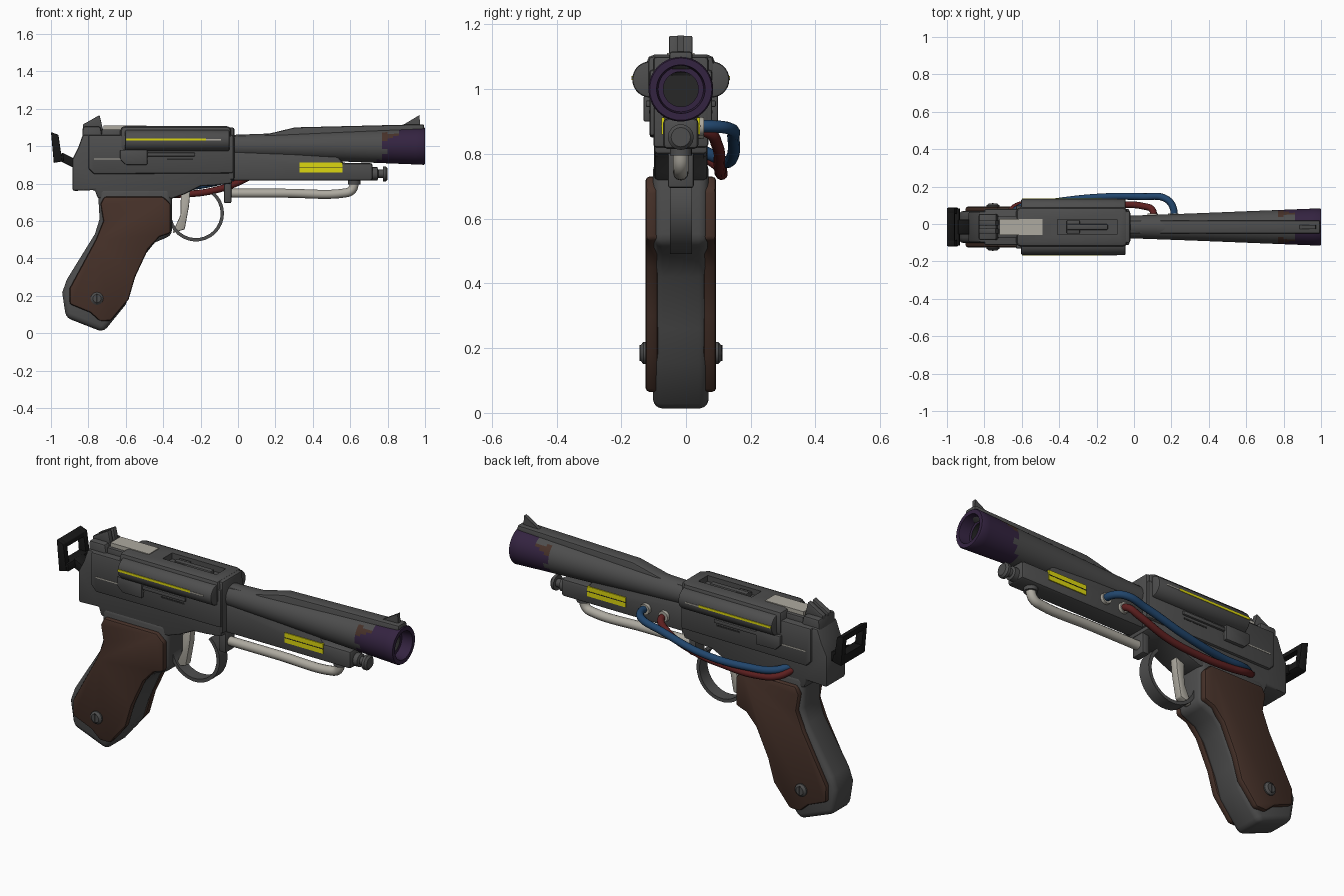
import bpy, bmesh, math
from mathutils import Vector

if "Cube" in bpy.data.objects:
    bpy.data.objects.remove(bpy.data.objects["Cube"])

C = -0.016  # centre plane of the gun in y


def mat(name, r, g, b):
    m = bpy.data.materials.new(name)
    m.diffuse_color = (r, g, b, 1)
    m.use_nodes = True
    m.node_tree.nodes["Principled BSDF"].inputs["Base Color"].default_value = m.diffuse_color
    return m


GREY = mat("gunmetal", .075, .075, .075)
DARK = mat("dark_steel", .02, .02, .02)
BLACK = mat("black", .009, .009, .009)
WOOD = mat("brown_wood", .062, .031, .022)
YELLOW = mat("yellow", .72, .68, .005)
PALE = mat("pale_metal", .42, .40, .35)
BLUE = mat("blue_cable", .015, .06, .15)
RED = mat("red_cable", .11, .014, .014)
PURPLE = mat("heat_purple", .034, .017, .052)


def finish(name, bm, *mats):
    bmesh.ops.recalc_face_normals(bm, faces=bm.faces)
    me = bpy.data.meshes.new(name)
    bm.to_mesh(me)
    bm.free()
    ob = bpy.data.objects.new(name, me)
    bpy.context.collection.objects.link(ob)
    for m in mats:
        me.materials.append(m)
    return ob


def bevel(ob, w, seg=2):
    if w:
        b = ob.modifiers.new("bevel", 'BEVEL')
        b.width, b.segments, b.limit_method, b.angle_limit = w, seg, 'ANGLE', math.radians(40)
    return ob


def plate(name, pts, y0, y1, m, w=0, seg=2):
    """Side profile (x, z) extruded from y0 to y1, measured from the centre plane."""
    bm = bmesh.new()
    f = bm.faces.new([bm.verts.new((x, C + y0, z)) for x, z in pts])
    r = bmesh.ops.extrude_face_region(bm, geom=[f])
    bmesh.ops.translate(bm, verts=[v for v in r['geom'] if isinstance(v, bmesh.types.BMVert)],
                        vec=(0, y1 - y0, 0))
    return bevel(finish(name, bm, m), w, seg)


def box(name, x0, x1, y0, y1, z0, z1, m, w=0, seg=2):
    return plate(name, [(x0, z0), (x1, z0), (x1, z1), (x0, z1)], y0, y1, m, w, seg)


def pair(name, pts, y0, y1, m, w=0):
    plate(name + "_front", pts, -y1, -y0, m, w)
    plate(name + "_back", pts, y0, y1, m, w)


def rect(x0, x1, z0, z1):
    return [(x0, z0), (x1, z0), (x1, z1), (x0, z1)]


def lathe(name, prof, o, axis, n, *mats):
    """Revolve (distance, radius) points around an axis through o."""
    bm = bmesh.new()
    q = Vector((1, 0, 0)).rotation_difference(Vector(axis))
    rings = [[bm.verts.new(Vector(o) + q @ Vector((d, r * math.cos(2 * math.pi * i / n),
              r * math.sin(2 * math.pi * i / n)))) for i in range(n)] for d, r in prof]
    for a, b in zip(rings, rings[1:]):
        for i in range(n):
            bm.faces.new((a[i], a[i - 1], b[i - 1], b[i]))
    bm.faces.new(rings[0])
    bm.faces.new(rings[-1])
    return finish(name, bm, *mats)


def tube(name, pts, r, m):
    cu = bpy.data.curves.new(name, 'CURVE')
    cu.dimensions, cu.bevel_depth, cu.bevel_resolution = '3D', r, 4
    cu.use_fill_caps = True
    sp = cu.splines.new('BEZIER')
    sp.bezier_points.add(len(pts) - 1)
    for p, co in zip(sp.bezier_points, pts):
        p.co = co
        p.handle_left_type = p.handle_right_type = 'AUTO'
    cu.materials.append(m)
    ob = bpy.data.objects.new(name, cu)
    bpy.context.collection.objects.link(ob)


# grip
plate("grip_core", [(-.75, .78), (-.74, .61), (-.765, .53), (-.915, .287), (-.94, .217), (-.92, .083),
                    (-.72, .005), (-.60, .153), (-.567, .26), (-.497, .42), (-.444, .485), (-.353, .523),
                    (-.353, .78)], -.086, .086, GREY, .03, 3)
pair("grip_panel", [(-.715, .73), (-.40, .73), (-.36, .69), (-.36, .535), (-.42, .515), (-.48, .45),
                    (-.55, .30), (-.585, .18), (-.68, .065), (-.74, .065), (-.79, .11), (-.90, .155),
                    (-.90, .24), (-.76, .50), (-.72, .60), (-.735, .69)], .07, .109, WOOD, .012)
for s, n in ((-1, "front"), (1, "back")):
    lathe("grip_screw_" + n, [(0, .034), (.016, .034), (.026, .022)], (-.754, C + s * .1, .185), (0, s, 0), 20, GREY)
    sl = box("screw_slot_" + n, -.758, -.75, s * .124, s * .128, .16, .21, DARK)

# frame and receiver
plate("frame", [(-.885, .76), (-.885, .93), (-.855, .99), (-.83, 1.06), (-.03, 1.06), (-.03, .80), (-.12, .79),
                (-.20, .785), (-.28, .745), (-.35, .72), (-.75, .72), (-.765, .765)], -.083, .083, GREY, .012)
plate("receiver_panel", [(-.80, .88), (-.77, .85), (-.025, .855), (-.025, 1.06), (-.80, 1.06)],
      -.097, .097, GREY, .01)
box("receiver_collar", -.05, -.02, -.085, .085, .82, 1.10, GREY, .01)
box("rod_holder", -.075, -.035, -.04, .04, .695, .82, GREY, .008)
cover = box("top_cover", -.63, -.035, -.106, .106, .97, 1.107, GREY, .025)
cutter = box("slot_cutter", -.41, -.09, -.04, .04, 1.075, 1.2, DARK)
cutter.hide_render = True
bo = cover.modifiers.new("slot", 'BOOLEAN')
bo.object, bo.operation, bo.solver = cutter, 'DIFFERENCE', 'EXACT'
box("slot_slider", -.36, -.14, -.015, .015, 1.07, 1.10, GREY, .005)
box("slot_block", -.36, -.29, -.035, .035, 1.07, 1.095, GREY, .005)
box("cover_spine", -.73, -.62, -.06, .06, 1.03, 1.09, GREY, .008)
box("pale_top_plate", -.72, -.49, -.043, .043, 1.088, 1.111, PALE)
pair("cover_latch", [(-.63, .98), (-.63, .93), (-.60, .90), (-.485, .90), (-.485, .98)], .09, .115, GREY, .005)
pair("latch_bar", rect(-.485, -.23, .945, .965), .09, .108, GREY, .004)
pair("groove_long", rect(-.77, -.48, .929, .935), .096, .0985, PALE)
pair("groove_short", rect(-.38, -.24, .925, .934), .096, .0985, DARK)

# rounded side rails with yellow strips
for s, n in ((-1, "front"), (1, "back")):
    rail = lathe("side_rail_" + n, [(-.604, .056), (-.045, .056)], (0, C + s * .094, 1.03), (1, 0, 0), 28, GREY)
    bevel(rail, .008)
    a, b = sorted((s * .142, s * .152))
    box("rail_yellow_" + n, -.60, -.17, a, b, 1.029, 1.041, YELLOW)
    box("rail_pale_" + n, -.17, -.09, a, b, 1.031, 1.037, PALE)

# sights
plate("rear_sight_base", [(-.835, 1.0), (-.83, 1.105), (-.735, 1.105), (-.715, 1.0)], -.07, .07, GREY, .012)
pair("rear_sight_prong", [(-.83, 1.08), (-.83, 1.115), (-.74, 1.166), (-.72, 1.08)], .008, .036, GREY, .004)
plate("front_sight", [(.86, 1.10), (.97, 1.166), (.975, 1.10)], -.01, .01, GREY)

# rear folding plate with a window
for s in (-1, 1):
    a, b = sorted((s * .07, s * .103))
    plate("rear_plate_side", [(-.985, .91), (-.94, .92), (-.96, 1.06), (-1, 1.075)], a, b, BLACK, .004)
plate("rear_plate_top", [(-.995, 1.04), (-.957, 1.035), (-.96, 1.06), (-1, 1.075)], -.1, .1, BLACK, .004)
plate("rear_plate_bottom", [(-.985, .91), (-.93, .92), (-.935, .96), (-.988, .96)], -.1, .1, BLACK, .004)
plate("rear_plate_arm", [(-.95, .92), (-.94, .965), (-.87, .93), (-.87, .88)], -.04, .04, BLACK, .005)

# barrel, heat stained near the muzzle
prof = [(-.03, .06)] + [(x, .06 + .04 * x) for x in (.3, .6, .74, .77, .8, .83, .86, .9, .95)]
prof += [(.993, .1), (1, .096), (1, .075), (.94, .07), (.94, .054), (.75, .054)]
barrel = lathe("barrel", prof, (0, C, 1.0), (1, 0, 0), 40, GREY, PURPLE, WOOD, DARK)
for p in barrel.data.polygons:
    x, y, z = p.center
    r = math.hypot(y - C, z - 1)
    if r < .06 and x > .7:
        p.material_index = 3
    elif x > .77 + max(0, z - 1.01) * 1.2 + .02 * math.sin(60 * z):
        p.material_index = 1
    elif x > .755 and .99 < z < 1.07:
        p.material_index = 2
plate("barrel_rib", [(-.03, 1.0), (-.03, 1.055), (.13, 1.058), (.305, 1.10), (.995, 1.117), (.995, 1.08),
                     (.9, 1.05)], -.036, .036, GREY, .01)

# lower housing
plate("lower_housing", [(-.03, .815), (.72, .815), (.72, .91), (.56, .91), (.52, .97), (-.03, .97)],
      -.055, .055, GREY, .015)
pair("yellow_vent", rect(.33, .56, .86, .913), .05, .06, YELLOW)
pair("vent_rib", rect(.33, .56, .885, .888), .055, .062, DARK)
lathe("housing_nozzle", [(.70, .035), (.745, .035), (.75, .022), (.775, .022), (.775, .04), (.79, .04), (.80, .03)],
      (0, C, .852), (1, 0, 0), 16, GREY)

# pale rod under the housing
tube("under_rod", [(-.05, C, .748), (.25, C, .748), (.56, C, .748), (.605, C, .762), (.622, C, .80), (.622, C, .83)],
     .024, PALE)
lathe("rod_collar", [(0, .034), (.03, .034)], (.622, C, .795), (0, 0, 1), 20, GREY)

# trigger and guard
arc = [math.radians(a) for a in range(-190, 51, 12)]
plate("trigger_guard", [(-.225 + .15 * math.cos(a), .64 + .15 * math.sin(a)) for a in arc] +
      [(-.225 + .132 * math.cos(a), .64 + .132 * math.sin(a)) for a in reversed(arc)], -.034, .034, GREY)
plate("trigger", [(-.305, .76), (-.255, .76), (-.262, .68), (-.285, .555), (-.35, .535), (-.335, .57), (-.308, .63)],
      -.022, .022, PALE, .006)

# cables and their ports on the back side
tube("blue_cable", [(.21, .02, .885), (.21, .085, .885), (.17, .135, .878), (.05, .146, .85), (-.2, .143, .79),
                    (-.45, .115, .775), (-.6, .092, .79), (-.66, .05, .81)], .019, BLUE)
tube("red_cable", [(.10, .02, .875), (.10, .072, .865), (.05, .095, .83), (-.12, .103, .765), (-.3, .106, .742),
                   (-.5, .11, .742), (-.62, .098, .765), (-.68, .05, .80)], .018, RED)
for x, z in ((.21, .885), (.10, .875)):
    lathe("cable_port", [(0, .03), (.025, .028)], (x, .03, z), (0, 1, 0), 16, PALE)

# apply modifiers and smooth
bpy.ops.object.select_all(action='SELECT')
bpy.context.view_layer.objects.active = cover
bpy.ops.object.convert(target='MESH')
bpy.data.objects.remove(cutter)
bpy.ops.object.shade_smooth_by_angle(angle=math.radians(35))
